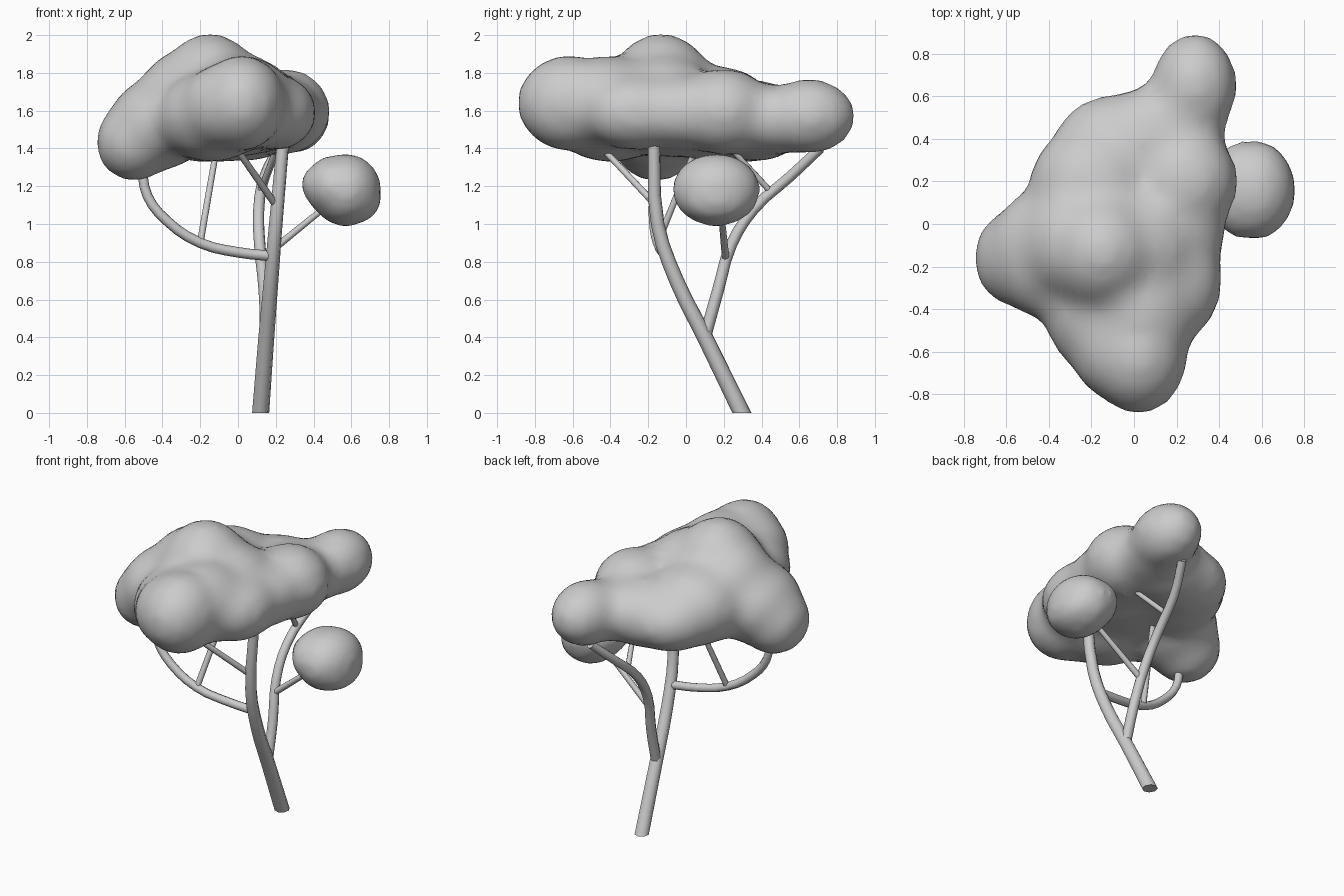
import bpy
import bmesh
from math import radians
from mathutils import Matrix, Vector

cube = bpy.data.objects.get("Cube")
if cube:
    bpy.data.objects.remove(cube, do_unlink=True)

# One flat colour for bark and foliage
grey = bpy.data.materials.new("plain grey")
grey.use_nodes = True
colour = (0.6, 0.6, 0.6, 1)
grey.diffuse_color = colour
grey.node_tree.nodes["Principled BSDF"].inputs["Base Color"].default_value = colour


def select(obj):
    bpy.ops.object.select_all(action="DESELECT")
    obj.select_set(True)
    bpy.context.view_layer.objects.active = obj


def add_object(name, data):
    obj = bpy.data.objects.new(name, data)
    bpy.context.collection.objects.link(obj)
    data.materials.append(grey)
    return obj


def branch(name, points, thick, thin):
    """Round tapering limb along a smooth path."""
    curve = bpy.data.curves.new(name, "CURVE")
    curve.dimensions = "3D"
    curve.bevel_depth = 1
    curve.bevel_resolution = 2
    curve.resolution_u = 3
    curve.use_fill_caps = True
    spline = curve.splines.new("BEZIER")
    spline.bezier_points.add(len(points) - 1)
    for i, (knot, co) in enumerate(zip(spline.bezier_points, points)):
        knot.co = co
        knot.handle_left_type = knot.handle_right_type = "AUTO"
        knot.radius = thick + (thin - thick) * i / (len(points) - 1)
    obj = add_object(name, curve)
    select(obj)
    bpy.ops.object.convert(target="MESH")
    # Trim anything below the ground level and close the cut
    bm = bmesh.new()
    bm.from_mesh(obj.data)
    bmesh.ops.remove_doubles(bm, verts=bm.verts, dist=0.0005)
    cut = bmesh.ops.bisect_plane(bm, geom=bm.verts[:] + bm.edges[:] + bm.faces[:],
                                 plane_co=(0, 0, 0), plane_no=(0, 0, 1),
                                 clear_inner=True)
    rim = [e for e in cut["geom_cut"] if isinstance(e, bmesh.types.BMEdge)]
    if rim:
        bmesh.ops.holes_fill(bm, edges=rim)
    bm.to_mesh(obj.data)
    bm.free()
    bpy.ops.object.shade_smooth_by_angle(angle=radians(50))


def foliage(name, lobes, voxel, smoothing):
    """Rounded lobes (centre, radii) fused into one soft mass."""
    bm = bmesh.new()
    for centre, radii in lobes:
        place = Matrix.Translation(centre) @ Matrix.Diagonal(Vector((*radii, 1)))
        bmesh.ops.create_icosphere(bm, subdivisions=3, radius=1, matrix=place)
    mesh = bpy.data.meshes.new(name)
    bm.to_mesh(mesh)
    bm.free()
    obj = add_object(name, mesh)
    fuse = obj.modifiers.new("fuse", "REMESH")
    fuse.mode = "VOXEL"
    fuse.voxel_size = voxel
    soften = obj.modifiers.new("soften", "SMOOTH")
    soften.factor = 0.5
    soften.iterations = smoothing
    select(obj)
    for modifier in list(obj.modifiers):
        bpy.ops.object.modifier_apply(modifier=modifier.name)
    bpy.ops.object.shade_smooth()


# Trunk and main limbs
branch("trunk", [(0.117, 0.315, -0.04), (0.15, 0.1, 0.4), (0.175, -0.05, 0.7),
                 (0.2, -0.15, 1.0), (0.24, -0.17, 1.45)], 0.046, 0.033)
branch("back_limb", [(0.15, 0.1, 0.4), (0.14, 0.17, 0.65), (0.115, 0.24, 0.89),
                     (0.11, 0.36, 1.08), (0.14, 0.55, 1.25), (0.21, 0.71, 1.4)],
       0.033, 0.027)
branch("side_limb", [(0.18, -0.1, 0.83), (0, -0.12, 0.85), (-0.2, -0.15, 0.9),
                     (-0.38, -0.17, 1.02), (-0.48, -0.17, 1.15), (-0.51, -0.17, 1.3)],
       0.028, 0.026)

# Twigs
branch("side_twig", [(-0.2, -0.15, 0.9), (-0.11, 0.06, 1.42)], 0.019, 0.017)
branch("front_twig", [(0.2, -0.16, 1.1), (-0.03, -0.47, 1.43)], 0.019, 0.017)
branch("back_twig", [(0.12, 0.44, 1.18), (0.21, 0.22, 1.42)], 0.017, 0.015)
branch("leaf_twig", [(0.13, 0.21, 0.82), (0.5, 0.18, 1.12)], 0.02, 0.015)

# Canopy
foliage("canopy", [
    ((-0.55, -0.16, 1.435), (0.21, 0.235, 0.215)),  # right side lobe
    ((-0.42, -0.14, 1.53), (0.27, 0.31, 0.25)),
    ((-0.29, -0.09, 1.65), (0.25, 0.28, 0.27)),    # crown
    ((-0.15, -0.13, 1.69), (0.28, 0.29, 0.325)),
    ((0.02, -0.12, 1.66), (0.28, 0.30, 0.24)),
    ((0.02, -0.62, 1.64), (0.235, 0.28, 0.26)),    # front lobe
    ((-0.07, -0.57, 1.62), (0.24, 0.27, 0.235)),
    ((0.03, -0.42, 1.64), (0.27, 0.32, 0.255)),
    ((-0.14, -0.40, 1.57), (0.29, 0.32, 0.25)),
    ((0.20, -0.26, 1.59), (0.22, 0.30, 0.205)),    # left side
    ((0.20, 0.00, 1.59), (0.24, 0.30, 0.205)),
    ((0.24, 0.20, 1.595), (0.255, 0.26, 0.235)),
    ((-0.06, 0.00, 1.51), (0.36, 0.48, 0.16)),     # underside
    ((-0.19, 0.17, 1.58), (0.31, 0.31, 0.26)),     # back right
    ((-0.12, 0.31, 1.53), (0.28, 0.30, 0.21)),
    ((0.04, 0.38, 1.545), (0.28, 0.26, 0.22)),
    ((0.20, 0.46, 1.55), (0.235, 0.26, 0.19)),     # back lobe
    ((0.285, 0.65, 1.57), (0.205, 0.255, 0.205)),
], 0.04, 14)

# Small separate leaf clump, narrowing toward the trunk
foliage("leaf_clump", [
    ((0.57, 0.16, 1.18), (0.19, 0.235, 0.195)),
    ((0.51, 0.16, 1.20), (0.16, 0.23, 0.165)),
    ((0.45, 0.16, 1.21), (0.12, 0.16, 0.11)),
    ((0.62, 0.16, 1.14), (0.14, 0.20, 0.14)),
], 0.03, 8)
